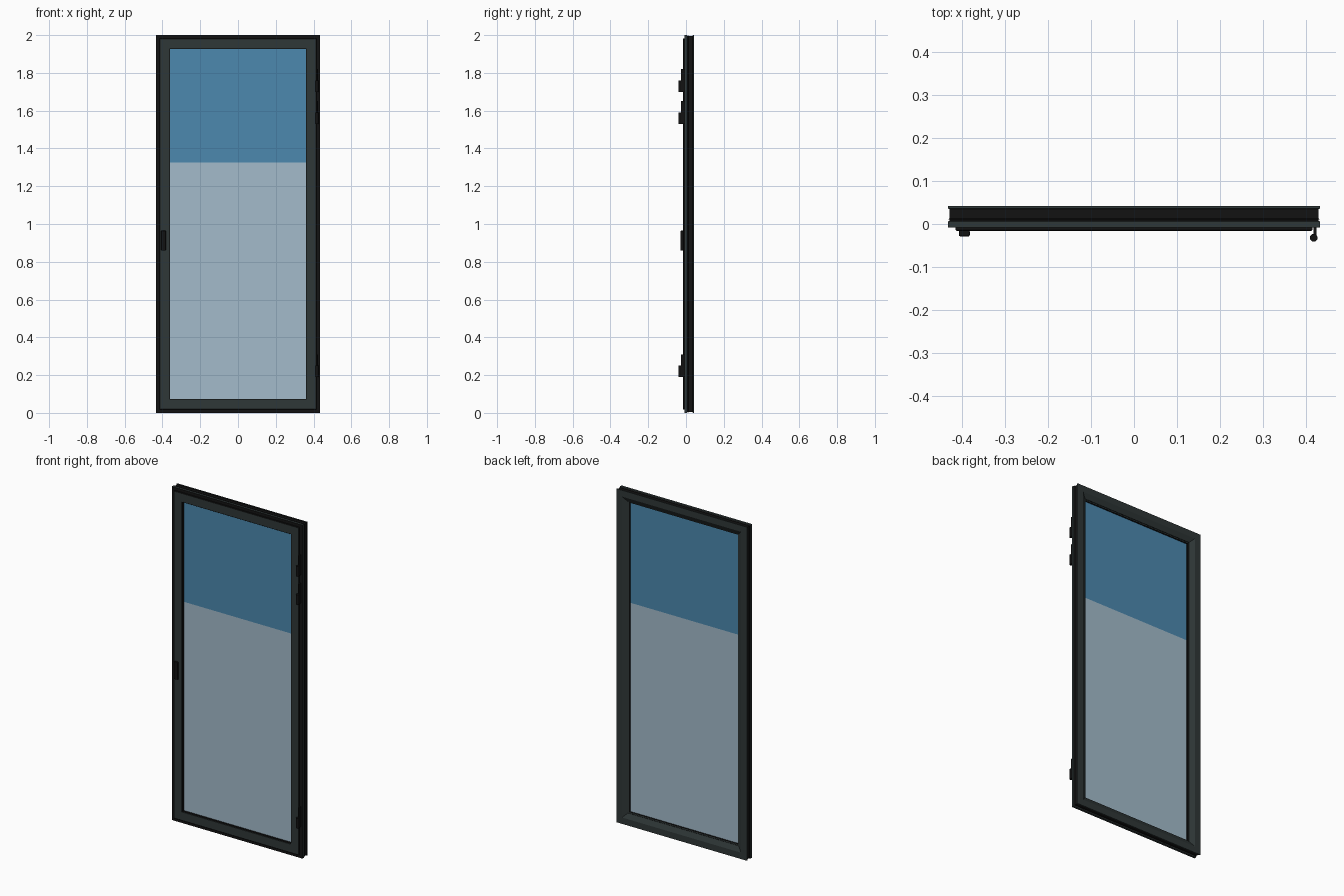
import bpy
import bmesh
from mathutils import Vector

cube = bpy.data.objects.get("Cube")
if cube:
    bpy.data.objects.remove(cube, do_unlink=True)

HALF_W, HEIGHT = 0.433, 2.0


def material(name, rgb):
    m = bpy.data.materials.new(name)
    m.use_nodes = True
    col = (*rgb, 1.0)
    m.diffuse_color = col
    m.node_tree.nodes["Principled BSDF"].inputs["Base Color"].default_value = col
    return m


FRAME = material("dark grey green", (0.028, 0.038, 0.038))
BLACK = material("black", (0.006, 0.006, 0.006))
PALE = material("pale glass", (0.37, 0.50, 0.60))
BLUE = material("blue glass", (0.072, 0.25, 0.43))


def finish(name, bm, mats):
    bmesh.ops.recalc_face_normals(bm, faces=bm.faces)
    mesh = bpy.data.meshes.new(name)
    bm.to_mesh(mesh)
    bm.free()
    for m in mats:
        mesh.materials.append(m)
    ob = bpy.data.objects.new(name, mesh)
    bpy.context.collection.objects.link(ob)
    return ob


def mitred_ring(name, profile, black_edges):
    """Sweep a closed (inset, y) profile round the door with mitred corners."""
    bm = bmesh.new()
    loops = []
    for sx, top in ((-1, 0), (1, 0), (1, 1), (-1, 1)):
        loops.append([bm.verts.new((sx * (HALF_W - d), y, HEIGHT - d if top else d))
                      for d, y in profile])
    n = len(profile)
    for c in range(4):
        a, b = loops[c], loops[(c + 1) % 4]
        for i in range(n):
            j = (i + 1) % n
            f = bm.faces.new((a[i], a[j], b[j], b[i]))
            f.material_index = 1 if i in black_edges else 0
    return finish(name, bm, (FRAME, BLACK))


def box(name, low, high, mat, bevel=0.0):
    low, high = Vector(low), Vector(high)
    bm = bmesh.new()
    bmesh.ops.create_cube(bm, size=1)
    for v in bm.verts:
        v.co = (low + high) / 2 + v.co * (high - low)
    if bevel:
        bmesh.ops.bevel(bm, geom=bm.edges[:], offset=bevel, segments=2,
                        profile=0.5, affect='EDGES')
    return finish(name, bm, (mat,))


# Fixed outer frame: grooved rim, flat back and a slope down to the glass
mitred_ring("outer_frame", [
    (0.0, -0.008), (0.0, 0.006), (0.004, 0.007), (0.004, 0.010),
    (0.001, 0.011), (0.004, 0.013), (0.004, 0.035), (0.0, 0.036),
    (0.0, 0.042), (0.038, 0.042), (0.066, 0.026), (0.066, 0.010),
    (0.018, -0.008)], {2, 3, 4, 5, 6, 10, 12})

# Opening sash on the front
mitred_ring("sash", [
    (0.018, -0.006), (0.018, -0.014), (0.020, -0.016), (0.070, -0.016),
    (0.071, -0.015), (0.071, 0.022), (0.064, 0.024), (0.064, 0.008)], {0, 1, 4})

# Thin seal round the glass
mitred_ring("glass_seal", [
    (0.071, -0.013), (0.074, -0.011), (0.074, 0.019), (0.071, 0.021)], {0, 1, 2, 3})

# Two-part glazing
SPLIT, EDGE = 1.325, 0.072
box("lower_glass", (EDGE - HALF_W, 0.0, EDGE), (HALF_W - EDGE, 0.015, SPLIT), PALE)
box("upper_glass", (EDGE - HALF_W, 0.0, SPLIT), (HALF_W - EDGE, 0.015, HEIGHT - EDGE), BLUE)

# Handle plate
box("handle", (-0.407, -0.029, 0.86), (-0.382, -0.015, 0.965), BLACK, 0.003)

# Hinges: lower barrel, thin leaf and upper pin leaf
for label, z in (("top", 1.70), ("upper", 1.53), ("bottom", 0.19)):
    bpy.ops.mesh.primitive_cylinder_add(vertices=20, radius=0.009, depth=0.06,
                                        location=(0.418, -0.032, z + 0.03))
    barrel = bpy.context.object
    barrel.name = label + "_hinge_barrel"
    barrel.data.materials.append(BLACK)
    bpy.ops.object.shade_smooth_by_angle()
    box(label + "_hinge_leaf", (0.418, -0.030, z), (0.424, -0.006, z + 0.06), BLACK)
    box(label + "_hinge_pin_leaf", (0.417, -0.026, z + 0.06), (0.424, -0.006, z + 0.12), BLACK)
